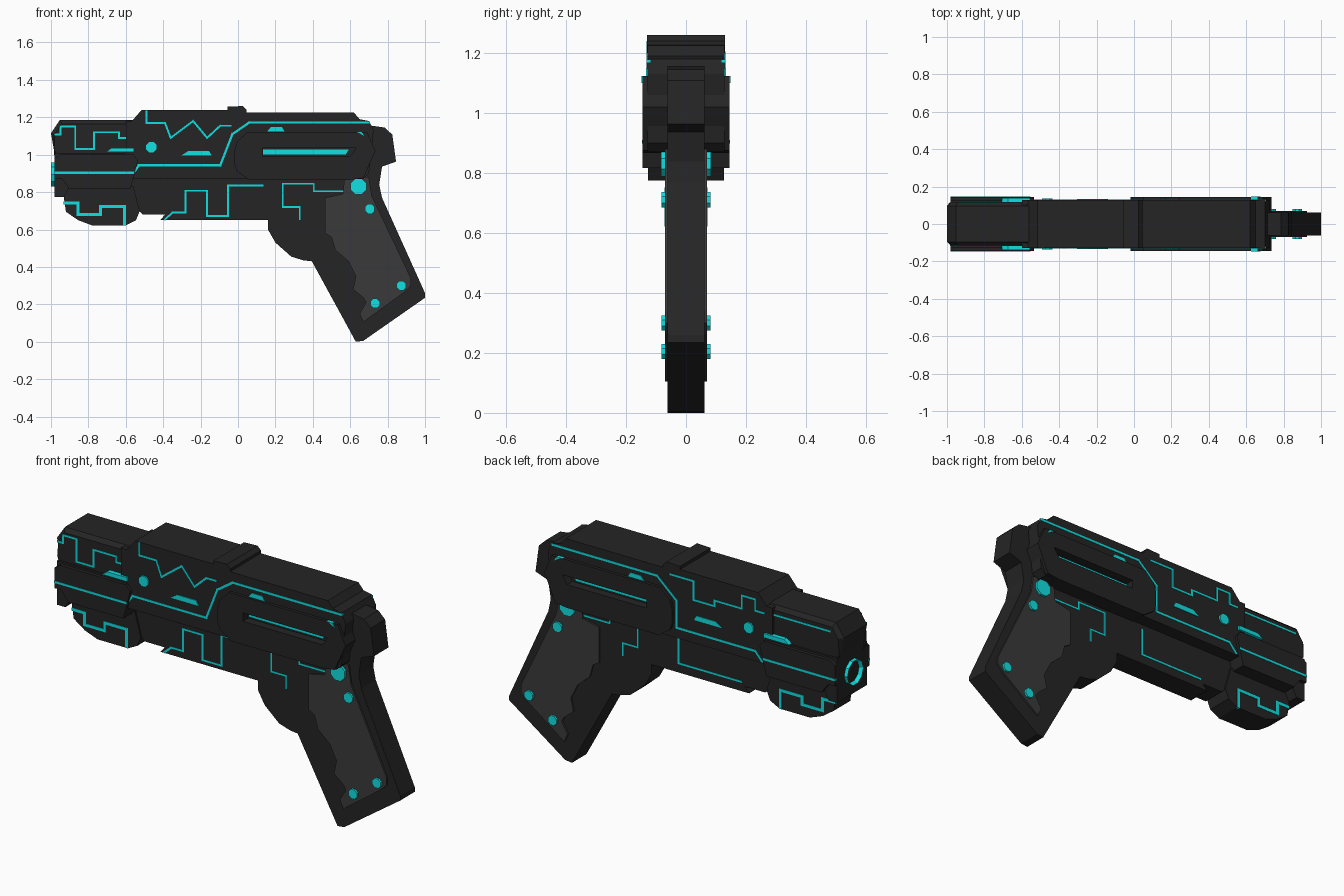
import bpy, bmesh, math
from mathutils import Matrix, Vector


def material(name, rgb):
    m = bpy.data.materials.new(name)
    m.diffuse_color = (*rgb, 1)
    return m


DARK = material("dark_metal", (0.018, 0.018, 0.018))
GREY = material("grip_grey", (0.042, 0.042, 0.042))
CYAN = material("cyan_glow", (0.005, 0.75, 0.76))


def finish(name, bm, mat):
    bmesh.ops.recalc_face_normals(bm, faces=bm.faces)
    me = bpy.data.meshes.new(name)
    bm.to_mesh(me)
    bm.free()
    me.materials.append(mat)
    ob = bpy.data.objects.new(name, me)
    bpy.context.collection.objects.link(ob)
    return ob


def add_prism(bm, pts, y0, y1):
    """Side profile (x, z) extruded from y0 to y1."""
    a = [bm.verts.new((x, y0, z)) for x, z in pts]
    b = [bm.verts.new((x, y1, z)) for x, z in pts]
    caps = [bm.faces.new(a), bm.faces.new(b[::-1])]
    n = len(pts)
    for i in range(n):
        j = (i + 1) % n
        bm.faces.new((a[i], b[i], b[j], a[j]))
    return caps


def prism(name, pts, w, mat=DARK, chamfer=0):
    bm = bmesh.new()
    caps = add_prism(bm, pts, -w, w)
    if chamfer:
        edges = list({e for f in caps for e in f.edges})
        bmesh.ops.bevel(bm, geom=edges, offset=chamfer, segments=1, affect='EDGES')
    return finish(name, bm, mat)


def pair(name, pts, y0, y1, mat=CYAN):
    """The same profile on both sides of the model."""
    bm = bmesh.new()
    for s in (-1, 1):
        add_prism(bm, pts, s * y0, s * y1)
    return finish(name, bm, mat)


def line(name, pts, y, sides=(-1, 1), w=0.012):
    """Thin glowing strip along a path on the side surface."""
    bm = bmesh.new()
    for s in sides:
        for p, q in zip(pts, pts[1:]):
            p, q = Vector(p), Vector(q)
            d = (q - p).normalized() * w / 2
            n = Vector((-d.y, d.x))
            quad = [p - d + n, q + d + n, q + d - n, p - d - n]
            add_prism(bm, quad, s * (y - 0.01), s * (y + 0.002))
    return finish(name, bm, CYAN)


def octagon(x, z, r):
    return [(x + r * math.cos(math.pi * (i + .5) / 4),
             z + r * math.sin(math.pi * (i + .5) / 4)) for i in range(8)]


# Frame with grip and trigger bulge
prism("frame_and_grip", [
    (0.66, 1.15), (0.715, 1.155), (0.785, 1.145), (0.825, 1.107), (0.845, 0.963),
    (0.77, 0.936), (0.755, 0.84), (0.77, 0.77), (1.0, 0.26), (1.0, 0.235),
    (0.67, 0.005), (0.63, 0), (0.395, 0.43), (0.35, 0.435), (0.285, 0.455),
    (0.2, 0.53), (0.16, 0.6), (0.16, 0.65), (-0.415, 0.65), (-0.39, 0.68),
    (-0.51, 0.68), (-0.55, 0.72), (-0.6, 0.95), (0.6, 0.95)], 0.061)

# Grip side panels with finger grooves
prism("grip_panels", [
    (0.465, .77), (0.56, .79), (0.57, .88), (0.70, .88), (0.715, .78), (0.925, .34),
    (0.925, .30), (0.89, .265), (0.67, .105), (0.65, .15), (0.685, .21), (0.67, .235),
    (0.615, .28), (0.63, .35), (0.59, .43), (0.52, .49), (0.50, .56), (0.465, .58)],
    0.07, GREY)

# Slide
slide = prism("slide", [
    (-0.6, 0.87), (-0.6, 1.18), (-0.567, 1.18), (-0.515, 1.24), (-0.03, 1.24),
    (0.05, 1.225), (0.62, 1.225), (0.65, 1.19), (0.70, 1.18), (0.725, 1.13),
    (0.70, 0.9), (0.67, 0.87)], 0.129)
prism("top_sight", [(-0.055, 1.2), (-0.055, 1.257), (0.025, 1.26), (0.045, 1.24),
                    (0.045, 1.2)], 0.1295)
panel = prism("slide_side_panel", [
    (-0.02, 1.02), (-0.005, 1.07), (0.05, 1.122), (0.69, 1.122), (0.735, 1.02),
    (0.67, 0.875), (0.6, 0.866), (0.06, 0.866), (-0.005, 0.91), (-0.02, 0.95)], 0.145)

# Groove in the side panel with a glowing floor
cut = pair("groove_cutter", [(0.13, 0.99), (0.13, 1.035), (0.63, 1.035), (0.6, 0.99)],
           0.1, 0.2, DARK)
cut.hide_render = True
cut.display_type = 'WIRE'
for ob in (slide, panel):
    m = ob.modifiers.new("groove", 'BOOLEAN')
    m.operation, m.object, m.solver = 'DIFFERENCE', cut, 'EXACT'
pair("groove_light", [(0.135, 1.0), (0.135, 1.027), (0.592, 1.027), (0.575, 1.0)],
     0.095, 0.106)

# Front end
prism("front_upper_block", [
    (-0.98, 0.97), (-0.985, 1.03), (-1.0, 1.115), (-0.953, 1.185), (-0.55, 1.185),
    (-0.55, 0.97)], 0.116, chamfer=0.02)
prism("front_core", [(-0.98, 0.775), (-0.98, 1.01), (-0.55, 1.01), (-0.58, 0.83),
                     (-0.9, 0.83), (-0.93, 0.775)], 0.127)
prism("front_side_slab", [
    (-0.98, 0.87), (-0.98, 0.98), (-0.95, 1.0), (-0.56, 1.0), (-0.535, 0.97),
    (-0.575, 0.816), (-0.90, 0.816), (-0.94, 0.87)], 0.145)
prism("underbarrel_bulb", [
    (-0.94, 0.83), (-0.92, 0.695), (-0.855, 0.65), (-0.78, 0.622), (-0.60, 0.622),
    (-0.545, 0.65), (-0.525, 0.7), (-0.56, 0.83)], 0.07)

# Hollow muzzle ring
bm = bmesh.new()
bmesh.ops.create_cone(bm, cap_ends=True, segments=10, radius1=0.067, radius2=0.067,
                      depth=0.06, matrix=Matrix.Translation((-0.97, 0, 0.895))
                      @ Matrix.Rotation(math.pi / 2, 4, 'Y'))
front = min(bm.faces, key=lambda f: f.calc_center_median().x)
bmesh.ops.inset_region(bm, faces=[front], thickness=0.018)
bmesh.ops.translate(bm, verts=front.verts, vec=(0.04, 0, 0))
finish("muzzle_ring", bm, CYAN)

# Glowing studs on the grip and slide
for i, (x, z, r, y0, y1) in enumerate([
        (0.645, 0.83, 0.046, 0.05, 0.083), (0.705, 0.71, 0.028, 0.05, 0.081),
        (0.873, 0.30, 0.027, 0.05, 0.081), (0.733, 0.205, 0.027, 0.05, 0.081),
        (-0.463, 1.04, 0.03, 0.11, 0.137)]):
    pair(f"stud_{i}", octagon(x, z, r), y0, y1)

# Raised and inlaid light bars
pair("front_light_bar", [(-0.705, 1.015), (-0.675, 1.037), (-0.556, 1.037),
                         (-0.556, 1.015)], 0.1, 0.14)
pair("mid_light_bar", [(-0.305, 0.995), (-0.265, 1.02), (-0.155, 1.02), (-0.14, 0.995)],
     0.12, 0.133)
pair("rear_light_bar", [(0.155, 1.123), (0.175, 1.147), (0.235, 1.147), (0.25, 1.123)],
     0.12, 0.133)
pair("rear_light_chip", [(0.625, 1.123), (0.635, 1.123), (0.675, 1.1), (0.66, 1.123)],
     0.12, 0.148)

# Circuit lines shared by both sides
line("slab_line", [(-0.975, 0.904), (-0.56, 0.904)], 0.145)
line("bulb_line", [(-0.925, 0.743), (-0.855, 0.743), (-0.855, 0.68), (-0.735, 0.68),
                   (-0.735, 0.722), (-0.607, 0.722), (-0.607, 0.63)], 0.07, w=0.016)
line("rear_frame_line", [(0.33, 0.655), (0.33, 0.72), (0.24, 0.72), (0.24, 0.845),
                         (0.405, 0.845), (0.405, 0.805), (0.565, 0.805)], 0.061, w=0.009)

# Circuit lines on the front side
line("slide_line_front", [(-0.55, 0.915), (-0.53, 0.943), (-0.095, 0.943), (-0.03, 1.11),
                          (0.06, 1.172), (0.70, 1.172)], 0.129, (-1,))
line("upper_line_front", [(-0.98, 1.108), (-0.95, 1.108), (-0.95, 1.15), (-0.87, 1.15),
                          (-0.87, 1.03), (-0.77, 1.03), (-0.77, 1.12), (-0.636, 1.12),
                          (-0.636, 1.09), (-0.56, 1.09)], 0.116, (-1,), 0.01)
line("zigzag_line_front", [(-0.49, 1.235), (-0.49, 1.17), (-0.39, 1.17), (-0.36, 1.09),
                           (-0.24, 1.18), (-0.165, 1.09), (-0.095, 1.155),
                           (-0.04, 1.155)], 0.129, (-1,), 0.01)
line("frame_line_front", [(-0.39, 0.655), (-0.35, 0.69), (-0.28, 0.69), (-0.28, 0.807),
                          (-0.165, 0.807), (-0.165, 0.673), (-0.053, 0.673),
                          (-0.053, 0.835), (0.13, 0.835)], 0.061, (-1,), 0.01)

# Circuit lines on the back side
line("slide_line_back", [(0.70, 1.172), (0.08, 1.172), (-0.035, 1.07), (-0.035, 0.925),
                         (-0.5, 0.925), (-0.54, 0.88)], 0.129, (1,))
line("stepped_line_back", [(0.0, 1.2), (-0.136, 1.2), (-0.136, 1.1), (-0.26, 1.1),
                           (-0.26, 1.13), (-0.42, 1.13), (-0.42, 1.2), (-0.5, 1.2),
                           (-0.5, 1.14), (-0.55, 1.14)], 0.129, (1,), 0.01)
line("upper_line_back", [(-0.56, 1.14), (-0.93, 1.14)], 0.116, (1,), 0.01)
line("frame_line_back", [(0.0, 0.84), (0.0, 0.7), (-0.37, 0.7)], 0.061, (1,), 0.01)
